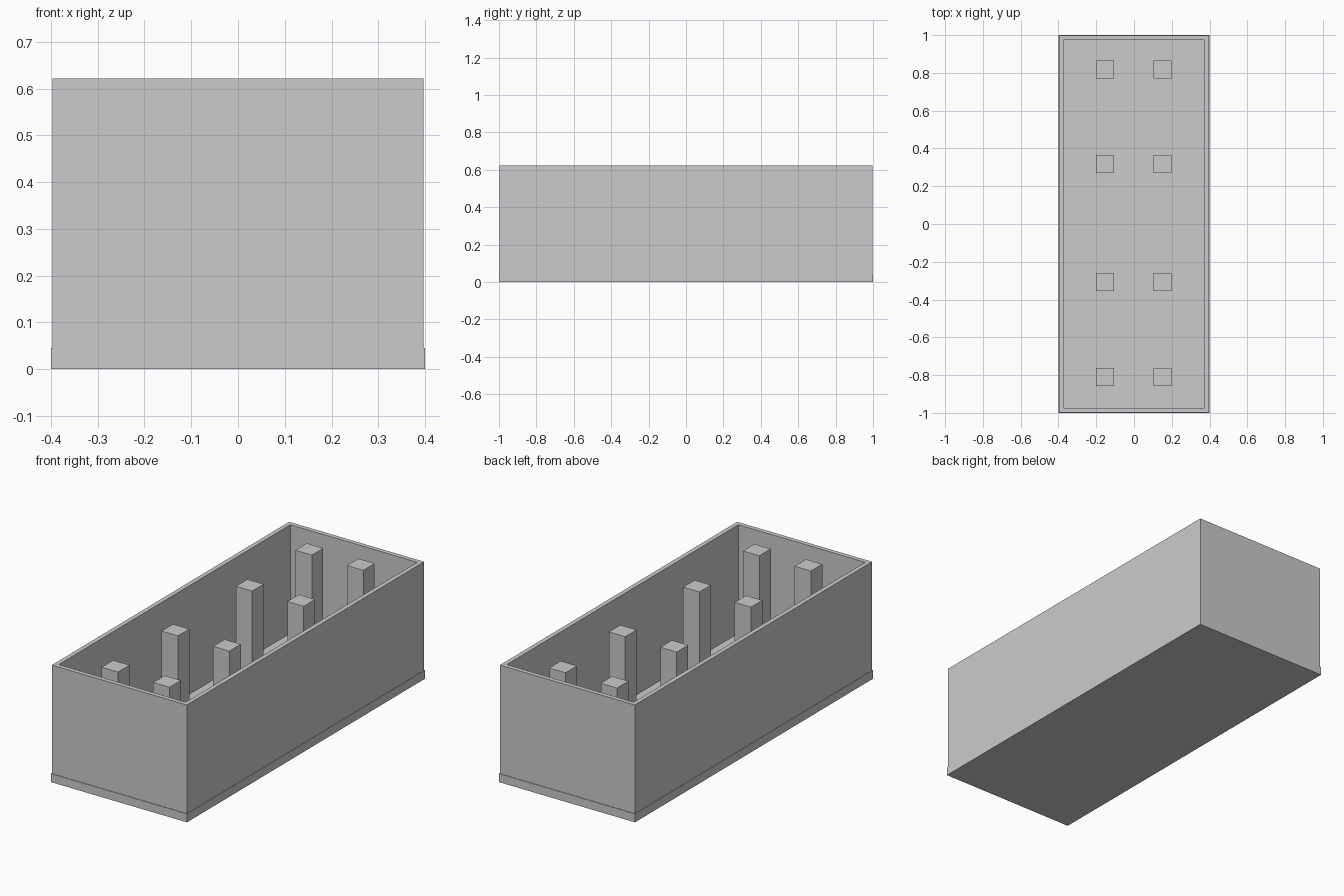
import bpy, bmesh

if "Cube" in bpy.data.objects:
    bpy.data.objects.remove(bpy.data.objects["Cube"])


def box(name, x, y, z0, z1, sx, sy):
    """Box centred at x, y, spanning z0 to z1."""
    bm = bmesh.new()
    bmesh.ops.create_cube(bm, size=1)
    for v in bm.verts:
        v.co = (x + v.co.x * sx, y + v.co.y * sy, z0 + (v.co.z + 0.5) * (z1 - z0))
    mesh = bpy.data.meshes.new(name)
    bm.to_mesh(mesh)
    bm.free()
    ob = bpy.data.objects.new(name, mesh)
    bpy.context.collection.objects.link(ob)
    return ob


BASE_TOP, WALL_TOP, POST_TOP = 0.045, 0.622, 0.61

# Floor slab, slightly wider than the walls
box("floor_slab", 0, 0, 0, BASE_TOP, 0.8, 2.0)


# Open wall ring: four mitred sides from an inset top face
def wall_ring(name, hx, hy, t, z0, z1):
    bm = bmesh.new()
    loops = []
    for x, y, z in ((hx, hy, z0), (hx, hy, z1), (hx - t, hy - t, z1), (hx - t, hy - t, z0)):
        loops.append([bm.verts.new((sx * x, sy * y, z))
                      for sx, sy in ((-1, -1), (1, -1), (1, 1), (-1, 1))])
    for i in range(4):
        a, b = loops[i], loops[(i + 1) % 4]
        for j in range(4):
            k = (j + 1) % 4
            bm.faces.new((a[j], a[k], b[k], b[j]))
    bmesh.ops.recalc_face_normals(bm, faces=bm.faces)
    mesh = bpy.data.meshes.new(name)
    bm.to_mesh(mesh)
    bm.free()
    bpy.context.collection.objects.link(bpy.data.objects.new(name, mesh))


wall_ring("outer_walls", 0.397, 0.997, 0.024, BASE_TOP, WALL_TOP)

# Two rows of square posts
for row, y in enumerate((-0.81, -0.307, 0.317, 0.818)):
    for side, x in (("left", -0.153), ("right", 0.15)):
        box(f"post_{side}_{row + 1}", x, y, BASE_TOP, POST_TOP, 0.096, 0.096)
